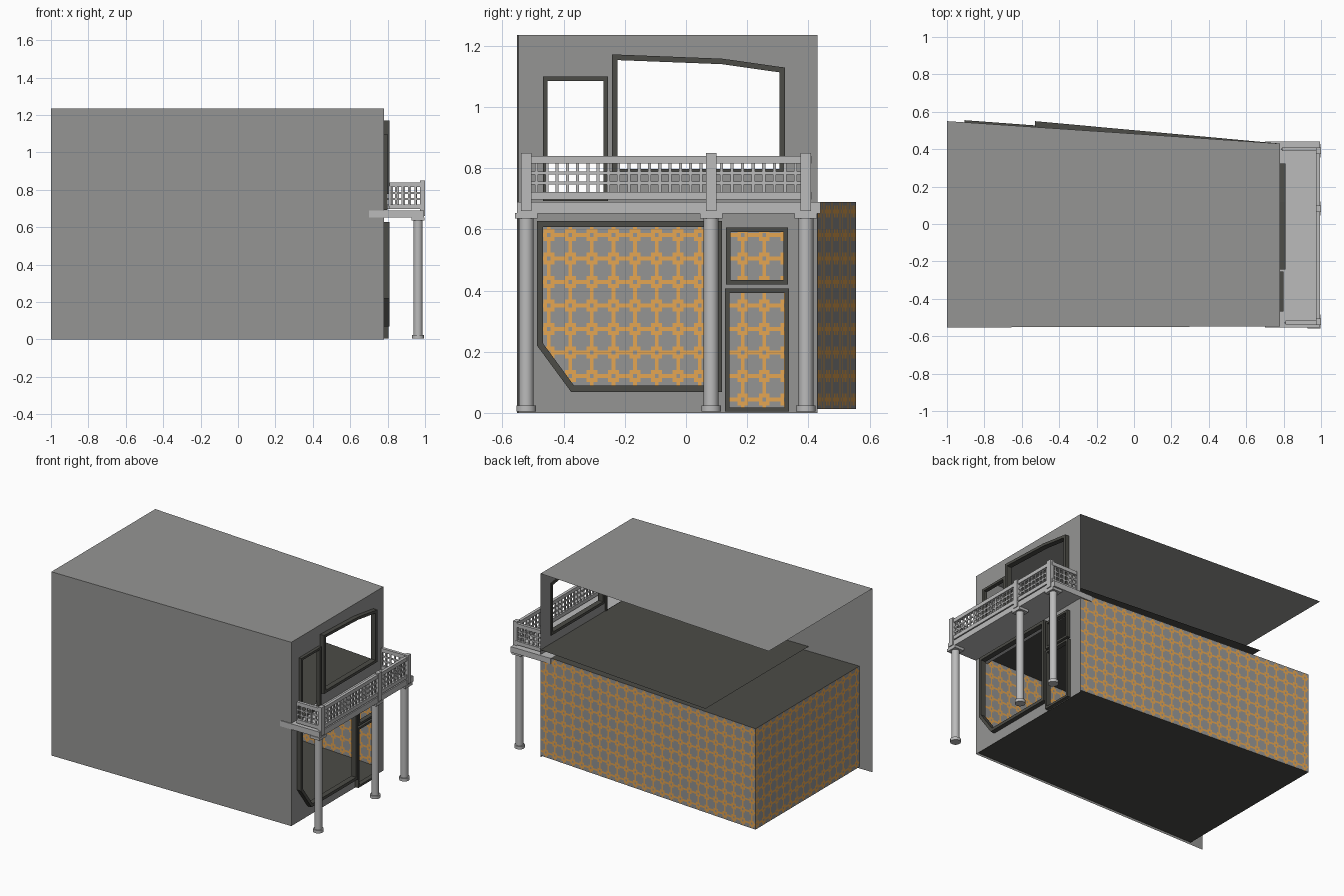
import bpy, bmesh, math
from mathutils import Vector
from mathutils.geometry import tessellate_polygon

if "Cube" in bpy.data.objects:
    bpy.data.objects.remove(bpy.data.objects["Cube"])


def material(name, rgb):
    m = bpy.data.materials.new(name)
    m.diffuse_color = (*rgb, 1)
    m.use_nodes = True
    m.node_tree.nodes["Principled BSDF"].inputs["Base Color"].default_value = m.diffuse_color
    return m


GREY = material("wall grey", (0.30, 0.30, 0.295))
LIGHT = material("balcony light grey", (0.50, 0.50, 0.50))
DARK = material("dark frame", (0.072, 0.072, 0.063))
ORANGE = material("wallpaper orange", (0.78, 0.38, 0.085))


def finish(name, bm, *mats):
    me = bpy.data.meshes.new(name)
    bm.to_mesh(me)
    bm.free()
    for m in mats:
        me.materials.append(m)
    ob = bpy.data.objects.new(name, me)
    bpy.context.collection.objects.link(ob)
    return ob


def sheet(name, pts, mat):
    bm = bmesh.new()
    bm.faces.new([bm.verts.new(p) for p in pts])
    return finish(name, bm, mat)


def add_box(bm, lo, hi):
    vs = bmesh.ops.create_cube(bm, size=1)["verts"]
    for v in vs:
        v.co = [(a + b) / 2 + c * (b - a) for a, b, c in zip(lo, hi, v.co)]


def add_disc(bm, x, y, z0, z1, r):
    vs = bmesh.ops.create_cone(bm, cap_ends=True, segments=24, radius1=r, radius2=r, depth=z1 - z0)["verts"]
    bmesh.ops.translate(bm, verts=vs, vec=(x, y, (z0 + z1) / 2))


def inset(loop, w):
    """Mitred inset of a convex counter-clockwise outline."""
    out, n = [], len(loop)
    for i in range(n):
        p0, p, p1 = (Vector(loop[(i + k) % n]) for k in (-1, 0, 1))
        d0, d1 = (p - p0).normalized(), (p1 - p).normalized()
        n0, n1 = Vector((-d0.y, d0.x)), Vector((-d1.y, d1.x))
        out.append(tuple(p + (n0 + n1) * w / (1 + n0.dot(n1))))
    return out


def plate(name, loops, x0, x1, mat):
    """Outline with holes in the y-z plane; thickened from x0 to x1."""
    flat = [p for l in loops for p in l]
    tris = tessellate_polygon([[Vector((y, z, 0)) for y, z in l] for l in loops])
    bm = bmesh.new()
    layers = [[bm.verts.new((x, y, z)) for y, z in flat] for x in ([x0] if x0 == x1 else [x0, x1])]
    for vs in layers:
        for t in tris:
            bm.faces.new([vs[i] for i in t])
    if len(layers) == 2:
        s = 0
        for l in loops:
            for i in range(len(l)):
                a, b = s + i, s + (i + 1) % len(l)
                bm.faces.new([layers[0][a], layers[0][b], layers[1][b], layers[1][a]])
            s += len(l)
    bmesh.ops.recalc_face_normals(bm, faces=bm.faces[:])
    return finish(name, bm, mat)


def rect(y0, y1, z0, z1):
    return [(y0, z0), (y1, z0), (y1, z1), (y0, z1)]


def wallpaper(name, a, b, z0, z1):
    """Wall of small cells with repeating orange flowers."""
    a, b = Vector(a), Vector(b)
    n = round((b - a).length / 0.0117)
    m = round((z1 - z0) / 0.0127)
    bm = bmesh.new()
    g = [[bm.verts.new((*a.lerp(b, i / n), z0 + (z1 - z0) * j / m)) for j in range(m + 1)]
         for i in range(n + 1)]
    for i in range(n):
        for j in range(m):
            f = bm.faces.new([g[i][j], g[i + 1][j], g[i + 1][j + 1], g[i][j + 1]])
            u, v = abs(i % 6 - 2), abs(j % 6 - 2)
            f.material_index = int(1 <= u + v <= 2 or u + v == 3 and u * v == 0)
    return finish(name, bm, GREY, ORANGE)


# Outer shell: front wall and roof
H, XR = 1.235, 0.78
sheet("front_wall", [(-1, -0.553, 0), (XR, -0.548, 0), (XR, -0.548, H), (-1, -0.553, H)], GREY)
sheet("roof", [(-1, -0.553, H), (XR, -0.548, H), (XR, 0.43, H), (-1, 0.55, H)], GREY)

# Floors and lower ceiling
room = [(-0.905, -0.548), (XR, -0.545), (XR, 0.43), (-0.905, 0.555)]
sheet("ground_floor", [(x, y, 0.012) for x, y in room], DARK)
sheet("lower_ceiling", [(x, y, 0.69) for x, y in room], DARK)
sheet("upper_floor", [(-0.53, -0.546, 0.722), (XR, -0.545, 0.722), (XR, 0.43, 0.722), (-0.53, 0.55, 0.722)], DARK)

# Papered walls of the lower room
wallpaper("left_room_wall", room[0], room[3], 0.012, 0.69)
wallpaper("back_room_wall", room[3], room[2], 0.012, 0.69)
wallpaper("front_room_wall", (-0.905, -0.542), (XR - 0.002, -0.538), 0.012, 0.69)

# Window and door frames: outline, frame width, outer x
openings = {
    "upper_door_frame": (rect(-0.467, -0.255, 0.692, 1.10), 0.015, 0.80),
    "upper_window_frame": ([(-0.242, 0.779), (0.323, 0.779), (0.323, 1.129), (0.118, 1.158), (-0.242, 1.172)], 0.018, 0.81),
    "lower_window_frame": ([(-0.376, 0.069), (0.118, 0.069), (0.118, 0.627), (-0.487, 0.627), (-0.487, 0.22)], 0.02, 0.81),
    "small_window_frame": (rect(0.131, 0.333, 0.42, 0.606), 0.014, 0.805),
    "lower_door_frame": (rect(0.128, 0.336, 0.004, 0.406), 0.014, 0.805),
}
holes = []
for name, (loop, w, x1) in openings.items():
    inner = inset(loop, w)
    holes.append(inset(loop, w * 0.6))
    plate(name, [loop, inner], XR - 0.006, x1, DARK)
plate("right_wall", [rect(-0.548, 0.43, 0, H)] + holes, XR, XR, GREY)

# Balcony slab
bm = bmesh.new()
add_box(bm, (0.70, -0.553, 0.652), (0.995, 0.44, 0.69))
finish("balcony_slab", bm, LIGHT)

# Columns with bases and capitals, and railing posts above
ys = (-0.522, 0.082, 0.392)
for y, side in zip(ys, ("front", "middle", "back")):
    bm = bmesh.new()
    add_disc(bm, 0.963, y, 0.02, 0.64, 0.024)
    add_disc(bm, 0.963, y, 0.004, 0.024, 0.032)
    add_box(bm, (0.927, y - 0.037, 0.635), (0.997, y + 0.037, 0.653))
    col = finish(side + "_column", bm, LIGHT)
    for p in col.data.polygons:
        p.use_smooth = len(p.vertices) == 4 and abs(p.normal.z) < 0.5 and max(abs(p.normal.x), abs(p.normal.y)) < 0.9999
    bm = bmesh.new()
    add_box(bm, (0.972, y - 0.017, 0.66), (1.0, y + 0.017, 0.85))
    finish(side + "_post", bm, LIGHT)


# Railings: rails plus a square lattice, along y or along x
def railing(name, axis, s0, s1, c):
    bm = bmesh.new()

    def bar(a, b, z0, z1, t):
        if axis == "y":
            add_box(bm, (c - t, a, z0), (c + t, b, z1))
        else:
            add_box(bm, (a, c - t, z0), (b, c + t, z1))

    bar(s0, s1, 0.697, 0.722, 0.010)
    bar(s0, s1, 0.815, 0.84, 0.010)
    for z in (0.752, 0.784):
        bar(s0, s1, z - 0.005, z + 0.005, 0.003)
    n = round((s1 - s0) / 0.033)
    for i in range(n + 1):
        s = s0 + (s1 - s0) * i / n
        bar(s - 0.005, s + 0.005, 0.71, 0.82, 0.004)
    finish(name, bm, LIGHT)


railing("outer_railing_front", "y", ys[0], ys[1], 0.985)
railing("outer_railing_back", "y", ys[1], ys[2], 0.985)
railing("front_side_railing", "x", 0.81, 0.985, -0.527)
railing("back_side_railing", "x", 0.79, 0.985, 0.40)
